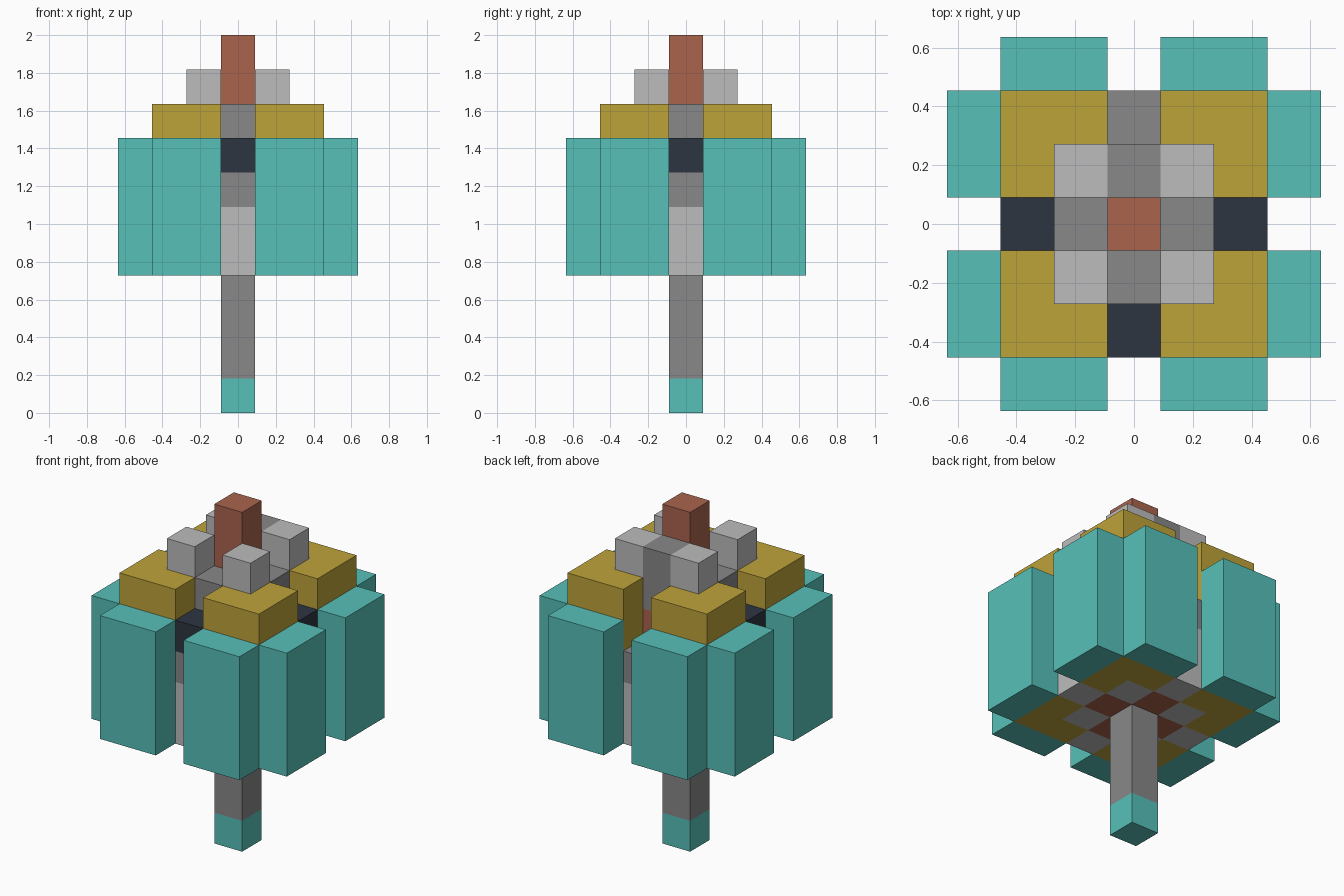
import bpy
import bmesh

cube = bpy.data.objects.get("Cube")
if cube:
    bpy.data.objects.remove(cube, do_unlink=True)

U = 2 / 11  # edge of one block


def material(name, r, g, b):
    m = bpy.data.materials.new(name)
    m.use_nodes = True
    m.diffuse_color = (r, g, b, 1)
    m.node_tree.nodes["Principled BSDF"].inputs["Base Color"].default_value = (r, g, b, 1)
    return m


teal = material("teal", 0.095, 0.527, 0.485)
grey = material("mid grey", 0.246, 0.246, 0.246)
light = material("light grey", 0.503, 0.503, 0.503)
gold = material("gold", 0.515, 0.366, 0.042)
clay = material("terracotta", 0.402, 0.127, 0.076)
navy = material("dark navy", 0.026, 0.036, 0.053)


def prism(name, outline, z0, z1, mat):
    """Extrude a flat outline, measured in blocks, from z0 to z1."""
    bm = bmesh.new()
    base = bm.faces.new([bm.verts.new((x * U, y * U, z0 * U)) for x, y in outline])
    top = bmesh.ops.extrude_face_region(bm, geom=[base])["geom"]
    verts = [v for v in top if isinstance(v, bmesh.types.BMVert)]
    bmesh.ops.translate(bm, verts=verts, vec=(0, 0, (z1 - z0) * U))
    bmesh.ops.recalc_face_normals(bm, faces=bm.faces)
    mesh = bpy.data.meshes.new(name)
    bm.to_mesh(mesh)
    bm.free()
    mesh.materials.append(mat)
    obj = bpy.data.objects.new(name, mesh)
    bpy.context.collection.objects.link(obj)


def box(name, x0, x1, y0, y1, z0, z1, mat):
    prism(name, [(x0, y0), (x1, y0), (x1, y1), (x0, y1)], z0, z1, mat)


def block(name, x, y, z0, z1, mat):
    """A one-block-wide column centred on grid cell x, y."""
    box(name, x - 0.5, x + 0.5, y - 0.5, y + 0.5, z0, z1, mat)


def mirrored(outline, sx, sy):
    return [(x * sx, y * sy) for x, y in outline]


# Stem and top spike
block("stem_foot", 0, 0, 0, 1, teal)
block("stem", 0, 0, 1, 4, grey)
block("top_spike", 0, 0, 9, 11, clay)

# Plus-shaped core and its cap
plus = []
arm = [(1.5, -0.5), (1.5, 0.5), (0.5, 0.5)]
for _ in range(4):
    plus += arm
    arm = [(-y, x) for x, y in arm]
prism("inner_core", plus, 4, 8, clay)
prism("core_cap", plus, 8, 9, grey)

# Four corner clusters: inner post, stepped gold block, two outer panels
gold_outline = [(1.5, 0.5), (2.5, 0.5), (2.5, 2.5), (0.5, 2.5), (0.5, 1.5), (1.5, 1.5)]
post_outline = [(0.5, 0.5), (1.5, 0.5), (1.5, 1.5), (0.5, 1.5)]
side_outline = [(2.5, 0.5), (3.5, 0.5), (3.5, 2.5), (2.5, 2.5)]
end_outline = [(y, x) for x, y in side_outline]
for sx, x_word in ((1, "left"), (-1, "right")):
    for sy, y_word in ((-1, "front"), (1, "back")):
        tag = y_word + "_" + x_word
        prism(tag + "_post", mirrored(post_outline, sx, sy), 4, 10, light)
        prism(tag + "_corner", mirrored(gold_outline, sx, sy), 4, 9, gold)
        prism(tag + "_side_panel", mirrored(side_outline, sx, sy), 4, 8, teal)
        prism(tag + "_end_panel", mirrored(end_outline, sx, sy), 4, 8, teal)

# Recessed columns between the corners; the back one is open at the top
for word, x, y in (("front", 0, -2), ("back", 0, 2), ("left", 2, 0), ("right", -2, 0)):
    block(word + "_column", x, y, 4, 6, light)
    block(word + "_column_band", x, y, 6, 7, grey)
    if word != "back":
        block(word + "_window", x, y, 7, 8, navy)

# Bridge between the two back posts
block("back_bridge", 0, 1, 9, 10, grey)
